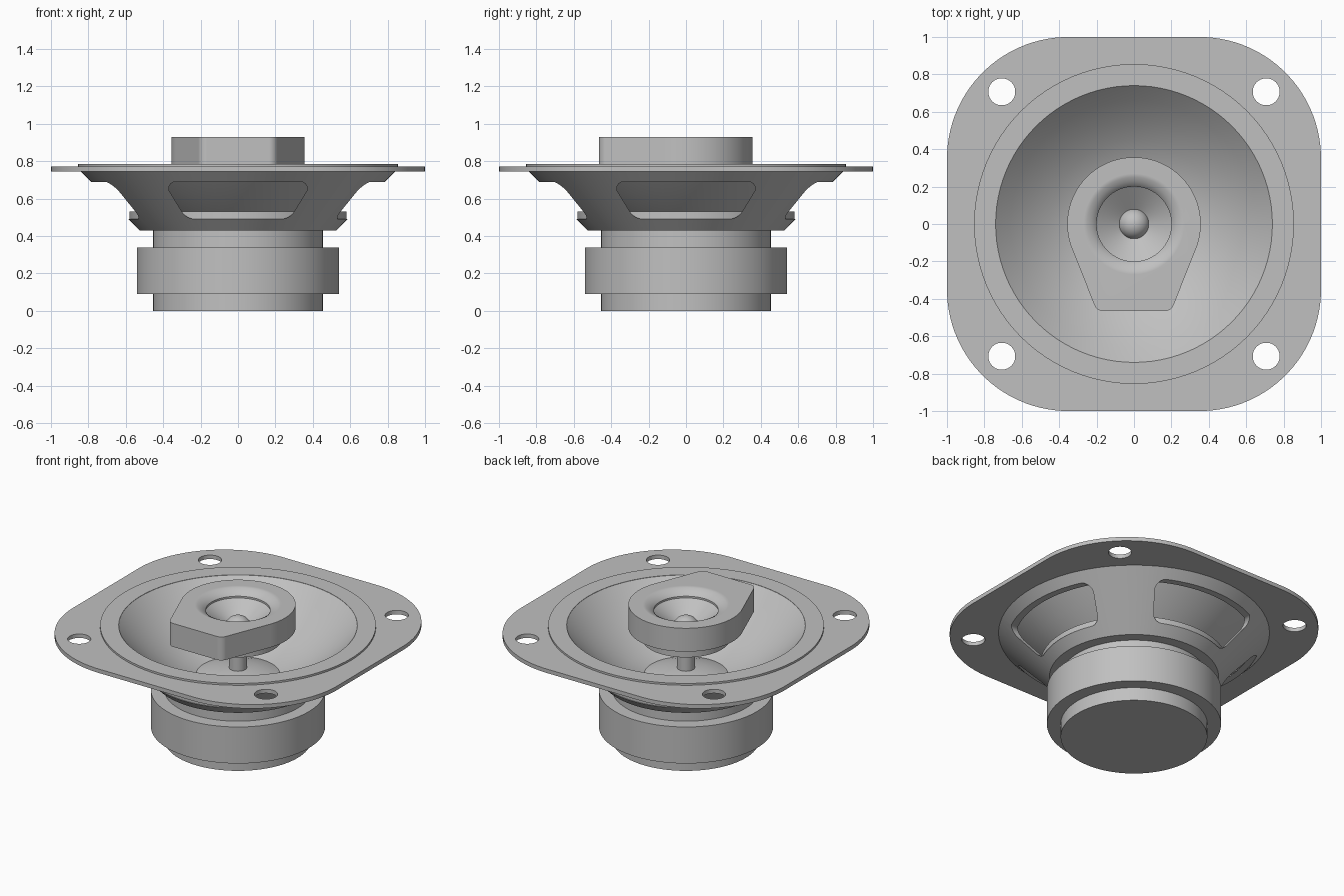
import bpy, bmesh, math
from mathutils import Vector, Matrix

cube = bpy.data.objects.get("Cube")
if cube:
    bpy.data.objects.remove(cube)

SEGMENTS = 96

grey = bpy.data.materials.new("plain grey")
grey.use_nodes = True
COLOUR = (0.53, 0.53, 0.53, 1)
grey.diffuse_color = COLOUR
grey.node_tree.nodes["Principled BSDF"].inputs["Base Color"].default_value = COLOUR


def make_object(name, bm):
    bmesh.ops.recalc_face_normals(bm, faces=bm.faces)
    mesh = bpy.data.meshes.new(name)
    bm.to_mesh(mesh)
    bm.free()
    mesh.materials.append(grey)
    obj = bpy.data.objects.new(name, mesh)
    bpy.context.collection.objects.link(obj)
    return obj


def lathe(name, profile, closed=False):
    """Turn a list of (radius, height) points about the z axis."""
    bm = bmesh.new()
    verts = [bm.verts.new((r, 0, z)) for r, z in profile]
    edges = [bm.edges.new(pair) for pair in zip(verts, verts[1:])]
    if closed:
        edges.append(bm.edges.new((verts[-1], verts[0])))
    bmesh.ops.spin(bm, geom=verts + edges, cent=(0, 0, 0), axis=(0, 0, 1),
                   angle=math.tau, steps=SEGMENTS)
    bmesh.ops.remove_doubles(bm, verts=bm.verts, dist=0.0001)
    return make_object(name, bm)


def rod(name, radius, low, high):
    return lathe(name, [(0, low), (radius, low), (radius, high), (0, high)])


def ring(name, inner, outer, low, high):
    return lathe(name, [(inner, low), (outer, low), (outer, high), (inner, high)], True)


def rounded_prism(name, corners, low, high, turn=Matrix()):
    """Extrude the outline wrapped round circles given as (x, y, radius)."""
    bm = bmesh.new()
    outline = []
    for i in range(SEGMENTS):
        a = math.tau * (i + 0.5) / SEGMENTS
        d = Vector((math.cos(a), math.sin(a)))
        x, y, r = max(corners, key=lambda c: c[0] * d.x + c[1] * d.y + c[2])
        outline.append(bm.verts.new((x + r * d.x, y + r * d.y, low)))
    face = bm.faces.new(outline)
    lifted = bmesh.ops.extrude_face_region(bm, geom=[face])["geom"]
    bmesh.ops.translate(bm, vec=(0, 0, high - low),
                        verts=[v for v in lifted if isinstance(v, bmesh.types.BMVert)])
    bm.transform(turn)
    return make_object(name, bm)


def apply_modifier(obj, mod):
    bpy.context.view_layer.objects.active = obj
    bpy.ops.object.modifier_apply(modifier=mod.name)


def cut(obj, cutter):
    mod = obj.modifiers.new("cut", 'BOOLEAN')
    mod.operation = 'DIFFERENCE'
    mod.solver = 'EXACT'
    mod.object = cutter
    apply_modifier(obj, mod)
    bpy.data.objects.remove(cutter)


# Motor: back plate, magnet and top plate
rod("back_plate", 0.455, 0, 0.09)
rod("magnet", 0.54, 0.09, 0.34)
rod("top_plate", 0.455, 0.34, 0.435)

# Mounting flange with four screw holes
flange = rounded_prism("mounting_flange", [(x, y, 0.65) for x in (-0.35, 0.35)
                                           for y in (-0.35, 0.35)], 0.745, 0.772)
cut(flange, rod("flange_opening", 0.79, 0.6, 0.9))
for x in (-0.707, 0.707):
    for y in (-0.707, 0.707):
        hole = rod("screw_hole", 0.072, 0.6, 0.9)
        hole.data.transform(Matrix.Translation((x, y, 0)))
        cut(flange, hole)
ring("gasket", 0.74, 0.855, 0.75, 0.785)

# Conical basket with a window on each side
basket = lathe("basket", [(0.3, 0.43), (0.525, 0.43), (0.845, 0.75), (0.8, 0.75),
                          (0.505, 0.455), (0.3, 0.455)], True)
window = [(side * x, z, r) for side in (-1, 1)
          for x, z, r in ((0.335, 0.655, 0.035), (0.225, 0.58, 0.09))]
upright = Matrix.Rotation(math.pi / 2, 4, 'X')
for angle in (0, math.pi / 2):
    turn = Matrix.Rotation(angle, 4, 'Z') @ upright
    cut(basket, rounded_prism("window", window, -1.2, 1.2, turn))
ring("suspension_ring", 0.47, 0.58, 0.488, 0.53)

# Diaphragm with its shallow centre cap
lathe("cone", [(0, 0.432), (0.44, 0.432), (0.475, 0.52), (0.62, 0.63), (0.76, 0.76),
               (0.74, 0.783), (0.66, 0.702), (0.56, 0.615), (0.45, 0.537),
               (0.35, 0.483), (0.26, 0.45)])
lathe("centre_cap", [(0.26, 0.45), (0.2, 0.471), (0.13, 0.486), (0.06, 0.495), (0, 0.498)])

# Tweeter on its post
rod("tweeter_post", 0.055, 0.46, 0.7)
rod("tweeter_back", 0.27, 0.69, 0.772)
body = rounded_prism("tweeter_body", [(0, 0, 0.357), (-0.165, -0.415, 0.05),
                                      (0.165, -0.415, 0.05)], 0.77, 0.93)
horn = lathe("horn_cutter", [(0, 0.96), (0.3, 0.96), (0.3, 0.936), (0.25, 0.926),
                             (0.228, 0.915), (0.211, 0.903), (0.2, 0.89),
                             (0.2, 0.878), (0.07, 0.785), (0, 0.785)])
cut(body, horn)
dome = [(0.083 * math.cos(a), 0.766 + 0.083 * math.sin(a))
        for a in (math.pi / 2 * i / 12 for i in range(13))]
lathe("tweeter_dome", dome)

# Smooth the round walls and keep the rims sharp
for obj in bpy.context.collection.objects:
    if obj.type != 'MESH' or grey.name not in obj.data.materials:
        continue
    bpy.ops.object.select_all(action='DESELECT')
    obj.select_set(True)
    bpy.context.view_layer.objects.active = obj
    bpy.ops.object.shade_smooth_by_angle(angle=math.radians(30))
mod = body.modifiers.new("flat_top", 'WEIGHTED_NORMAL')
mod.keep_sharp = True
